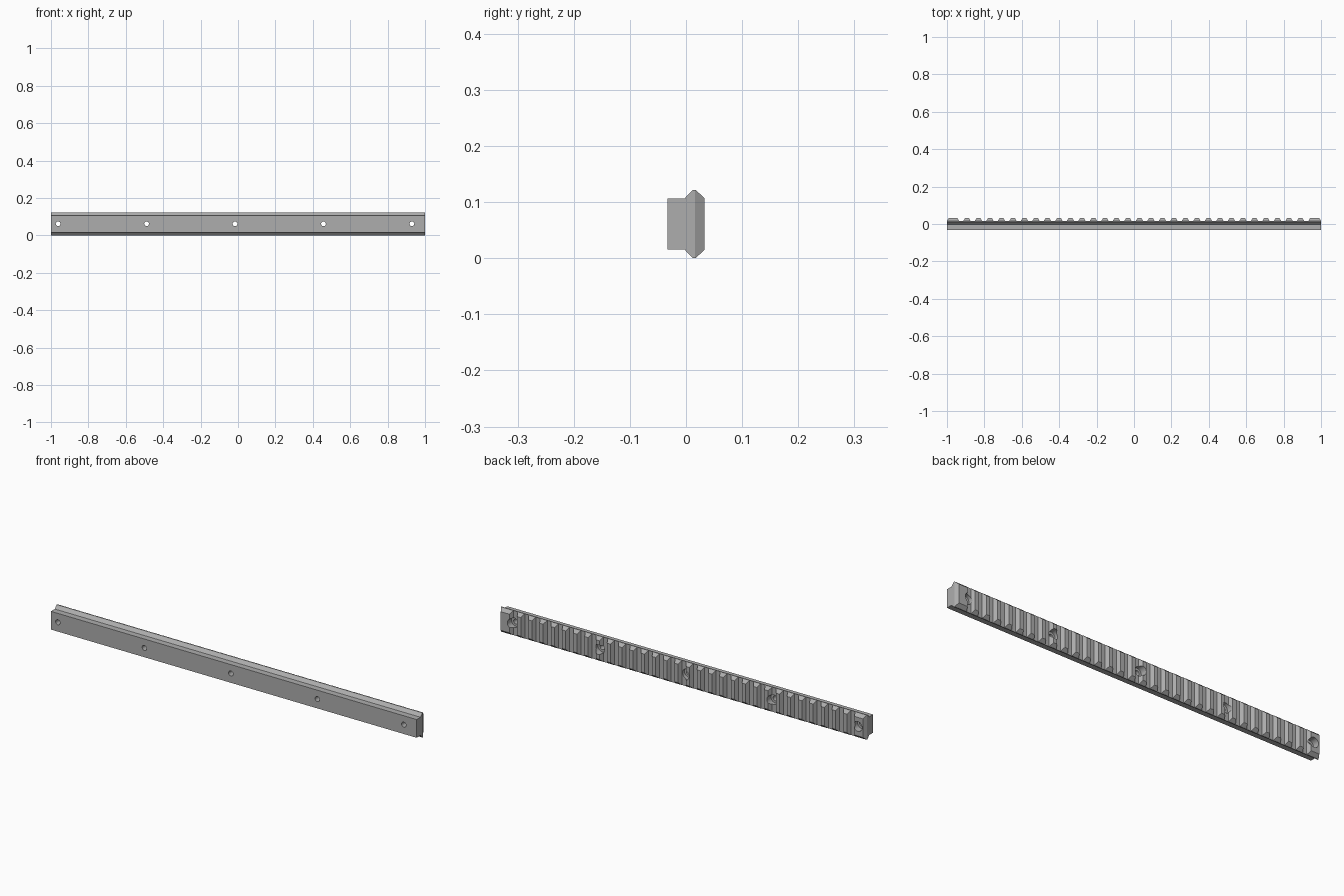
import bpy, math
from mathutils import Matrix

if "Cube" in bpy.data.objects:
    bpy.data.objects.remove(bpy.data.objects["Cube"])

MID = 0.061          # height of the rail's centre line
FLOOR, FACE = 0.016, 0.033
PITCH, SLOTS, FIRST = 0.0615, 31, -0.924

steel = bpy.data.materials.new("grey metal")
steel.use_nodes = True
colour = (0.42, 0.42, 0.42, 1)
steel.diffuse_color = colour
steel.node_tree.nodes["Principled BSDF"].inputs["Base Color"].default_value = colour


def prism(name, outline, depth, place):
    """Extrude a flat outline by depth along its local z, then place it."""
    n = len(outline)
    verts = [(u, v, w) for w in (0, depth) for u, v in outline]
    faces = [tuple(reversed(range(n))), tuple(range(n, 2 * n))]
    faces += [(i, (i + 1) % n, (i + 1) % n + n, i + n) for i in range(n)]
    mesh = bpy.data.meshes.new(name)
    mesh.from_pydata(verts, [], faces)
    mesh.transform(place)
    mesh.materials.append(steel)
    obj = bpy.data.objects.new(name, mesh)
    bpy.context.collection.objects.link(obj)
    return obj


def cut(target, cutter):
    cutter.hide_render = True
    mod = target.modifiers.new("cut", 'BOOLEAN')
    mod.operation, mod.solver, mod.object = 'DIFFERENCE', 'EXACT', cutter
    bpy.context.view_layer.objects.active = target
    bpy.ops.object.modifier_apply(modifier=mod.name)
    bpy.data.objects.remove(cutter)


# Rail body: mirrored dovetail section swept along x
half = [(-FACE, 0.045), (-0.003, 0.045), (0.012, 0.061), (0.017, 0.061), (FACE, 0.046)]
section = [(y, -h) for y, h in half] + [(y, h) for y, h in reversed(half)]
along_x = Matrix(((0, 0, 1, -1), (1, 0, 0, 0), (0, 1, 0, MID), (0, 0, 0, 1)))
rail = prism("accessory_rail", section, 2, along_x)

# Cross slots with sloping walls, and the matching bevel on both ends
slope = 0.010
narrow = 0.011
along_z = Matrix.Translation((0, 0, -0.1))
centres = [FIRST + i * PITCH for i in range(SLOTS)] + [-1 - narrow, 1 + narrow]
for x in centres:
    wide = narrow + slope * (0.05 - FLOOR) / (FACE - FLOOR)
    slot = [(x - narrow, FLOOR), (x + narrow, FLOOR), (x + wide, 0.05), (x - wide, 0.05)]
    cut(rail, prism("slot_cutter", slot, 0.4, along_z))

# Screw holes with a wider counterbore from the toothed side
for i in range(5):
    for radius, y0, length in ((0.0125, -0.1, 0.2), (0.024, 0.0, 0.1)):
        ring = [(radius * math.cos(a * math.tau / 24), radius * math.sin(a * math.tau / 24))
                for a in range(24)]
        along_y = Matrix.Translation((-0.962 + i * 0.473, y0, MID + 0.001)) @ Matrix.Rotation(-math.pi / 2, 4, 'X')
        cut(rail, prism("hole_cutter", ring, length, along_y))

# Smooth hole walls, crisp machined edges
bpy.ops.object.select_all(action='DESELECT')
rail.select_set(True)
bpy.context.view_layer.objects.active = rail
bpy.ops.object.shade_smooth_by_angle(angle=math.radians(30))
